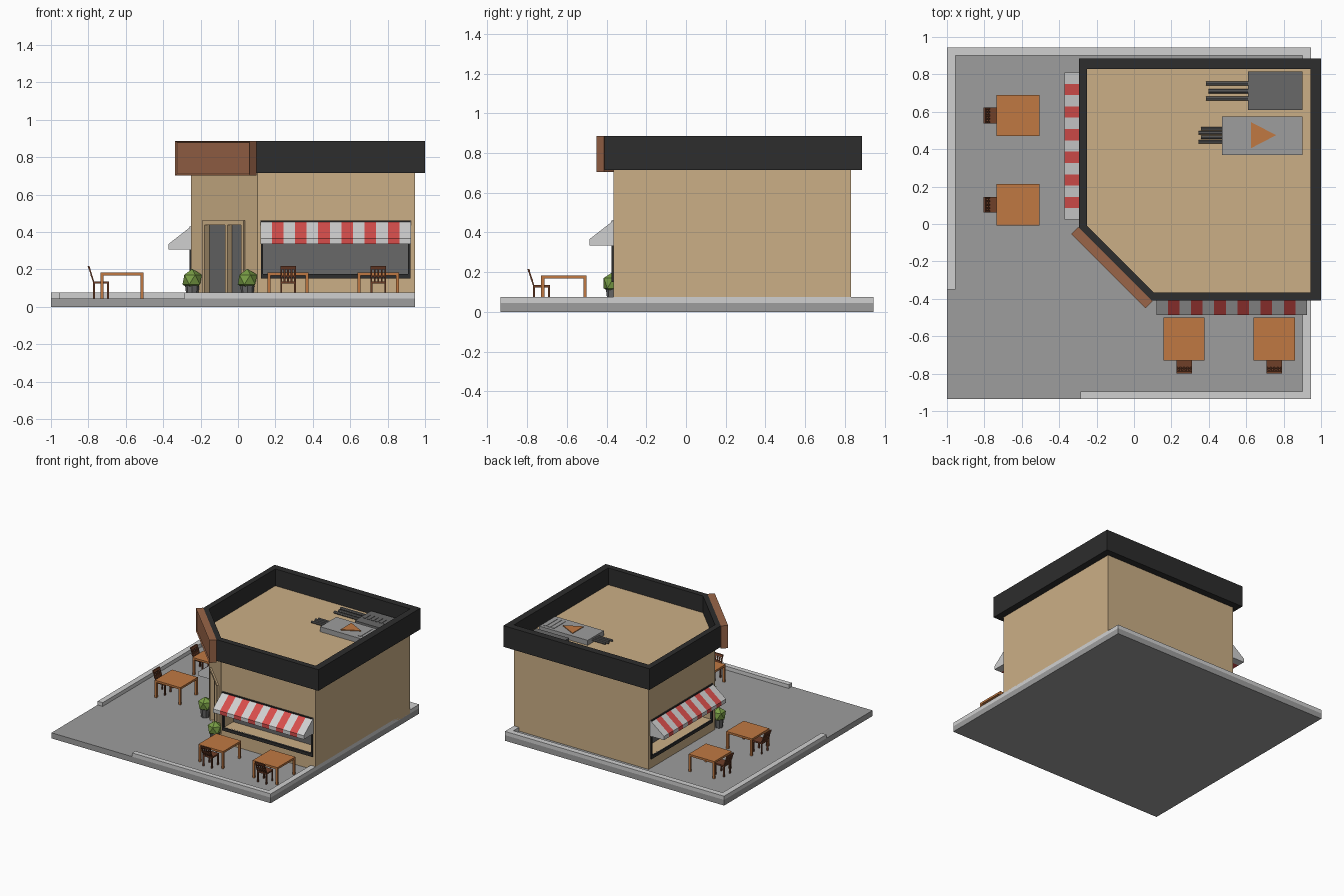
import bpy, bmesh, math
from mathutils import Matrix, Vector

if "Cube" in bpy.data.objects:
    bpy.data.objects.remove(bpy.data.objects["Cube"])


def material(name, r, g, b):
    m = bpy.data.materials.new(name)
    m.diffuse_color = (r, g, b, 1)
    m.use_nodes = True
    m.node_tree.nodes["Principled BSDF"].inputs["Base Color"].default_value = m.diffuse_color
    return m


TAN = material("tan wall", 0.60, 0.43, 0.24)
BLACK = material("black trim", 0.026, 0.026, 0.026)
GREY = material("paving grey", 0.34, 0.34, 0.34)
LIGHT = material("light grey", 0.63, 0.63, 0.63)
DARK = material("dark grey", 0.14, 0.14, 0.14)
RED = material("awning red", 0.68, 0.075, 0.07)
BROWN = material("sign brown", 0.32, 0.13, 0.065)
ORANGE = material("table orange", 0.53, 0.19, 0.055)
CHAIR = material("chair brown", 0.16, 0.05, 0.022)
GREEN = material("leaf green", 0.19, 0.34, 0.06)
ID = Matrix.Identity(4)


def place(x, y, deg=0):
    return Matrix.Translation((x, y, 0)) @ Matrix.Rotation(math.radians(deg), 4, 'Z')


def finish(name, bm, mats, M=ID):
    bmesh.ops.recalc_face_normals(bm, faces=bm.faces)
    me = bpy.data.meshes.new(name)
    bm.to_mesh(me)
    bm.free()
    for m in mats:
        me.materials.append(m)
    me.transform(M)
    ob = bpy.data.objects.new(name, me)
    bpy.context.collection.objects.link(ob)
    return ob


def boxes(name, items, mat, M=ID):
    """Each item is x0, x1, y0, y1, z0, z1."""
    bm = bmesh.new()
    for x0, x1, y0, y1, z0, z1 in items:
        T = Matrix.Translation(((x0 + x1) / 2, (y0 + y1) / 2, (z0 + z1) / 2))
        bmesh.ops.create_cube(bm, size=1, matrix=T @ Matrix.Diagonal((x1 - x0, y1 - y0, z1 - z0, 1)))
    return finish(name, bm, [mat], M)


def prism(name, pts, z0, z1, mat):
    bm = bmesh.new()
    f = bm.faces.new([bm.verts.new((x, y, z0)) for x, y in pts])
    r = bmesh.ops.extrude_face_region(bm, geom=[f])
    for v in r["geom"]:
        if isinstance(v, bmesh.types.BMVert):
            v.co.z = z1
    if f.is_valid and not any(len(e.link_faces) > 1 for e in f.edges):
        bm.faces.new(list(f.verts))
    return finish(name, bm, [mat])


def cut(ob, box, M):
    c = boxes("cutter", [box], TAN, M)
    c.hide_render = True
    mod = ob.modifiers.new("opening", 'BOOLEAN')
    mod.operation, mod.object, mod.solver = 'DIFFERENCE', c, 'EXACT'
    bpy.context.view_layer.objects.active = ob
    bpy.ops.object.modifier_apply(modifier=mod.name)
    bpy.data.objects.remove(c)


# Paving and kerbs
G = 0.045
boxes("paving_slab", [(-1, .945, -.935, .945, 0, G)], GREY)
boxes("kerb", [(-1, -.955, -.35, .90, G, .075), (-1, .945, .90, .945, G, .075),
               (.90, .945, -.895, .90, G, .075), (-.285, .945, -.935, -.895, G, .075)], LIGHT)

# Walls with chamfered entrance corner, and the parapet round the roof
inner = [(-.25, -.01), (.105, -.365), (.945, -.365), (.945, .83), (-.25, .83)]
outer = [(-.295, -.02), (.095, -.41), (1.0, -.41), (1.0, .885), (-.295, .885)]
walls = prism("walls", inner, G, .75, TAN)
bm = bmesh.new()
rings = [[bm.verts.new((x, y, z)) for x, y in p]
         for p, z in ((outer, .715), (outer, .885), (inner, .885), (inner, .715))]
for k in range(4):
    a, b = rings[k], rings[(k + 1) % 4]
    for i in range(5):
        j = (i + 1) % 5
        bm.faces.new((a[i], a[j], b[j], b[i]))
finish("parapet", bm, [BLACK])


# Windows with striped awnings, built in the frame of their wall
def window(side, M, w, dz):
    z0, z1, h = .15 + dz, .46 + dz, w / 2
    cut(walls, (-h + .012, h - .012, -.1, .12, z0 + .025, z1 - .012), M)
    boxes(side + "_window_frame", [(-h, h, -.01, .008, z0, z0 + .025), (-h, h, -.01, .008, z1 - .012, z1),
                                   (-h, -h + .012, -.01, .008, z0 + .025, z1 - .012),
                                   (h - .012, h, -.01, .008, z0 + .025, z1 - .012)], BLACK, M)
    boxes(side + "_window_glass", [(-h + .012, h - .012, .114, .121, z0 + .025, z1 - .012)], DARK, M)
    bm = bmesh.new()
    profile = [(0, .46), (-.122, .365), (-.122, .335), (0, .335)]
    n, h = 13, h + .003
    rows = [[bm.verts.new((-h + 2 * h * i / n, y, z + dz)) for y, z in profile] for i in range(n + 1)]
    for i in range(n):
        for k in range(4):
            j = (k + 1) % 4
            f = bm.faces.new((rows[i][k], rows[i][j], rows[i + 1][j], rows[i + 1][k]))
            f.material_index = i % 2
    bm.faces.new(rows[0])
    bm.faces.new(rows[-1])
    finish(side + "_awning", bm, [LIGHT, RED], M)


window("front", place(.522, -.365), .80, 0)
window("left", place(-.25, .417, -90), .78, -.03)

# Entrance door on the chamfer
D = place(-.0725, -.1875, -45)
cut(walls, (-.14, .14, -.1, .03, G + .002, .44), D)
boxes("door_frame", [(-.157, -.138, -.012, .03, G, .44), (.138, .157, -.012, .03, G, .44),
                     (-.157, .157, -.012, .03, .438, .46), (.012, .032, -.008, .03, G, .44)], TAN, D)
boxes("door_glass", [(-.138, .138, .024, .031, G, .438)], DARK, D)

# Sign board with recessed panel
sign = boxes("sign_board", [(-.28, .28, -.092, -.038, .703, .885)], BROWN)
bm = bmesh.new()
bm.from_mesh(sign.data)
face = [f for f in bm.faces if f.normal.y < -.9]
bmesh.ops.inset_region(bm, faces=face, thickness=.01, depth=-.008)
bm.to_mesh(sign.data)
bm.free()
sign.data.transform(D)

# Potted shrubs beside the door
for i, (x, y) in enumerate([(.05, -.365), (-.245, -.065)]):
    bm = bmesh.new()
    bmesh.ops.create_cone(bm, cap_ends=True, segments=8, radius1=.03, radius2=.038, depth=.07,
                          matrix=Matrix.Translation((x, y, G + .035)))
    finish(f"pot_{i}", bm, [DARK])
    bm = bmesh.new()
    bmesh.ops.create_icosphere(bm, subdivisions=1, radius=.058, matrix=Matrix.Translation((x, y, .145)))
    finish(f"shrub_{i}", bm, [GREEN])


# Tables and chairs, chair towards local -y
def dining_set(i, M):
    t, a, b = .016, .11, .114
    legs = [(sx * a - (t if sx > 0 else 0), sx * a + (t if sx < 0 else 0),
             sy * b - (t if sy > 0 else 0), sy * b + (t if sy < 0 else 0), G, .17)
            for sx in (-1, 1) for sy in (-1, 1)]
    boxes(f"table_{i}", [(-a, a, -b, b, .168, .184)] + legs, ORANGE, M)
    c = .042
    parts = [(-c, c, -.155, -.07, .124, .136)]
    parts += [(x, x + .01, y, y + .01, G, .125) for x in (-c, c - .01) for y in (-.155, -.08)]
    boxes(f"chair_seat_{i}", parts, CHAIR, M)
    back = [(-c + k * .0185, -c + k * .0185 + .009, -.155, -.147, .13, .215) for k in range(5)]
    back += [(-c, c, -.156, -.146, .2, .217), (-c, c, -.156, -.146, .158, .168)]
    ob = boxes(f"chair_back_{i}", back, CHAIR)
    for v in ob.data.vertices:      # lean the back outwards
        v.co.y -= (v.co.z - .13) * .32
    ob.data.transform(M)


for i, (x, y, r) in enumerate([(.268, -.615, 0), (.75, -.615, 0), (-.62, .58, -90), (-.62, .103, -90)]):
    dining_set(i, place(x, y, r))

# Rooftop units with pipes
R = .75
boxes("dark_roof_unit", [(.61, .90, .61, .815, R, .785)], DARK)
boxes("dark_unit_slots", [(.632 + k * .036, .652 + k * .036, .68, .75, .785, .788) for k in range(7)], DARK)
boxes("grey_roof_unit", [(.47, .90, .37, .575, R, .79)], GREY)
boxes("grey_unit_slots", [(.785 + k * .036, .808 + k * .036, .4, .55, .79, .793) for k in range(3)], GREY)
prism("triangle_plate", [(.625, .405), (.76, .475), (.625, .545)], .79, .796, ORANGE)


def pipes(name, x0, x1, ys, r):
    bm = bmesh.new()
    for k, y in enumerate(ys):
        a = x0 + (k % 2) * .012
        T = Matrix.Translation(((a + x1) / 2, y, .77)) @ Matrix.Rotation(math.pi / 2, 4, 'Y')
        bmesh.ops.create_cone(bm, cap_ends=True, segments=8, radius1=r, radius2=r, depth=x1 - a, matrix=T)
    finish(name, bm, [DARK])


pipes("dark_unit_pipes", .385, .615, (.672, .71, .752), .011)
pipes("grey_unit_pipes", .345, .475, (.44, .463, .487, .51), .009)
